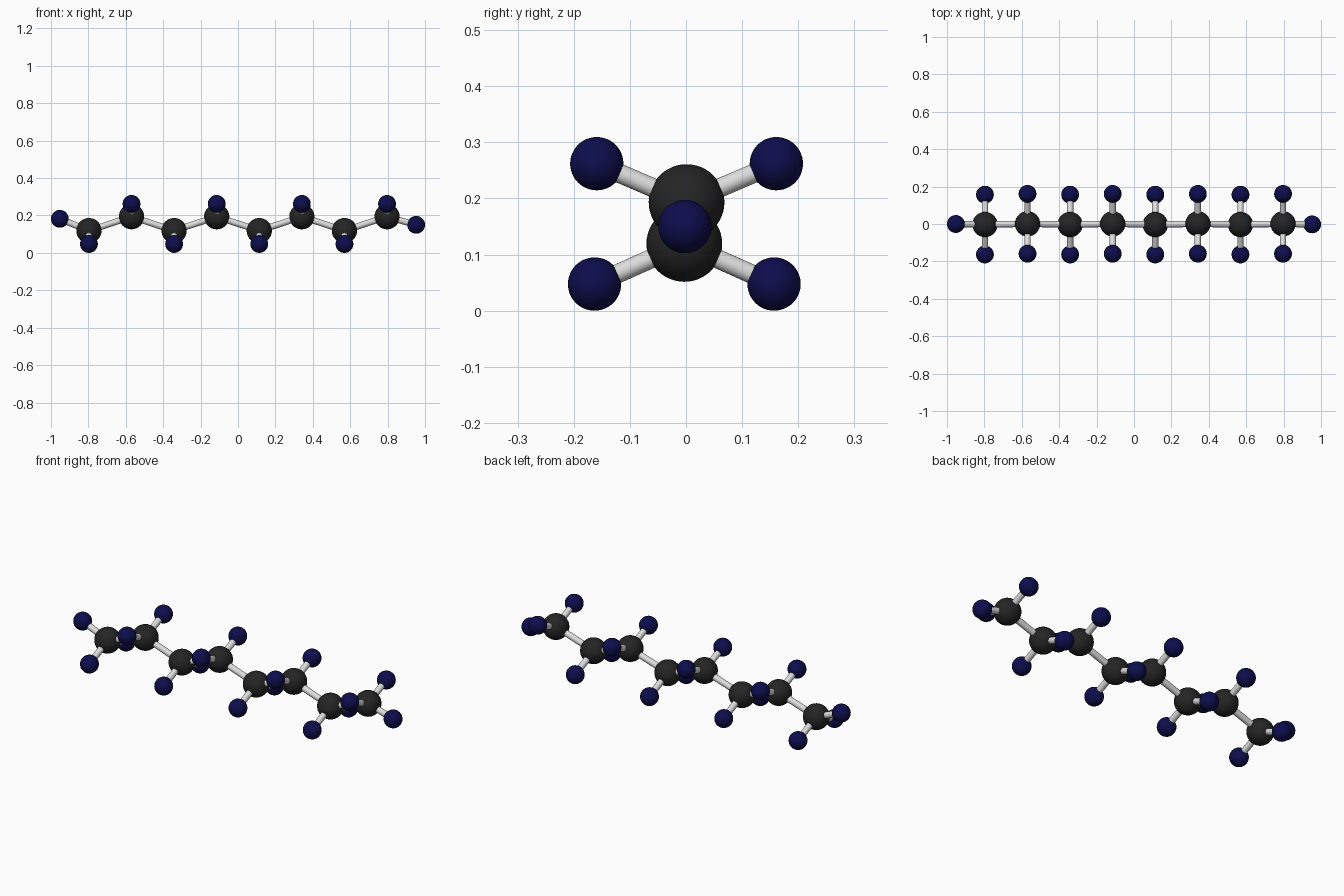
import bpy
from mathutils import Vector

if "Cube" in bpy.data.objects:
    bpy.data.objects.remove(bpy.data.objects["Cube"])


def material(name, rgb):
    m = bpy.data.materials.new(name)
    m.diffuse_color = (*rgb, 1)
    m.use_nodes = True
    m.node_tree.nodes["Principled BSDF"].inputs["Base Color"].default_value = m.diffuse_color
    return m


BLACK = material("charcoal black", (0.018, 0.018, 0.018))
NAVY = material("navy blue", (0.004, 0.004, 0.075))
GREY = material("light grey", (0.72, 0.72, 0.72))


def finish(name, mat):
    ob = bpy.context.object
    ob.name = name
    ob.data.materials.append(mat)
    bpy.ops.object.shade_smooth_by_angle()
    return ob


def ball(name, pos, radius, mat):
    bpy.ops.mesh.primitive_uv_sphere_add(segments=40, ring_count=24, radius=radius, location=pos)
    return finish(name, mat)


def rod(name, a, b):
    d = b - a
    bpy.ops.mesh.primitive_cylinder_add(vertices=24, radius=0.017, depth=d.length, location=(a + b) / 2)
    ob = finish(name, GREY)
    ob.rotation_euler = d.to_track_quat('Z', 'Y').to_euler()


def small_atom(parent, pos):
    pos = Vector(pos)
    ball("small_atom", pos, 0.0475, NAVY)
    rod("side_bond", parent, pos)


# Zigzag chain of large atoms, each with two small side atoms
chain = []
for i in range(8):
    x = -0.797 + i * 0.2277
    up = i % 2
    y = 0.001 if up else -0.003
    c = Vector((x, y, 0.1935 if up else 0.119))
    chain.append(c)
    ball("large_atom", c, 0.0675, BLACK)
    for s in (-1, 1):
        small_atom(c, (x, y + s * 0.16, 0.262 if up else 0.0475))

# Bonds between neighbouring large atoms
for a, b in zip(chain, chain[1:]):
    rod("chain_bond", a, b)

# Small atoms capping the two ends
small_atom(chain[0], (-0.9525, 0.0, 0.182))
small_atom(chain[-1], (0.9525, -0.002, 0.15))
